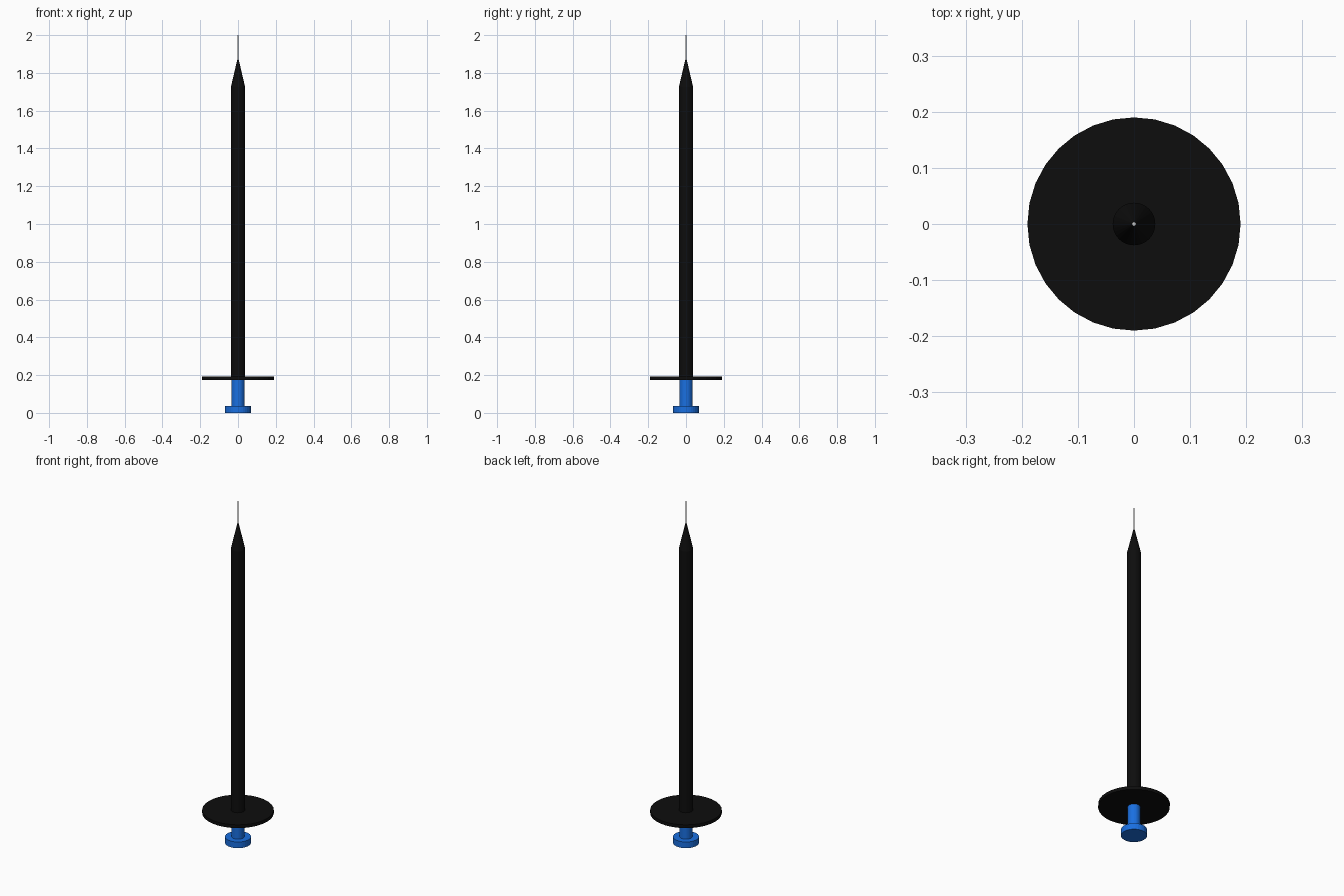
import bpy

if "Cube" in bpy.data.objects:
    bpy.data.objects.remove(bpy.data.objects["Cube"])

SIDES = 32


def material(name, rgb):
    m = bpy.data.materials.new(name)
    m.diffuse_color = (*rgb, 1)
    m.use_nodes = True
    m.node_tree.nodes["Principled BSDF"].inputs["Base Color"].default_value = m.diffuse_color
    return m


def tapered(name, r_low, r_high, z_low, z_high, mat=None):
    """Upright round part between two heights."""
    bpy.ops.mesh.primitive_cone_add(
        vertices=SIDES, radius1=r_low, radius2=r_high,
        depth=z_high - z_low, location=(0, 0, (z_low + z_high) / 2))
    ob = bpy.context.object
    ob.name = name
    if mat:
        ob.data.materials.append(mat)
    return ob


black = material("black", (0.004, 0.004, 0.004))
blue = material("blue", (0.01, 0.16, 0.75))

# Plunger: thumb pad and rod
tapered("thumb_pad", 0.069, 0.069, 0.0, 0.036, blue)
tapered("plunger_rod", 0.034, 0.034, 0.036, 0.18, blue)

# Barrel with finger flange and tapered nose
tapered("finger_flange", 0.19, 0.19, 0.174, 0.193, black)
tapered("barrel", 0.038, 0.038, 0.18, 1.724, black)
tapered("nose", 0.038, 0.0, 1.724, 1.886, black)

# Needle
tapered("needle", 0.0035, 0.0035, 1.86, 2.0)
